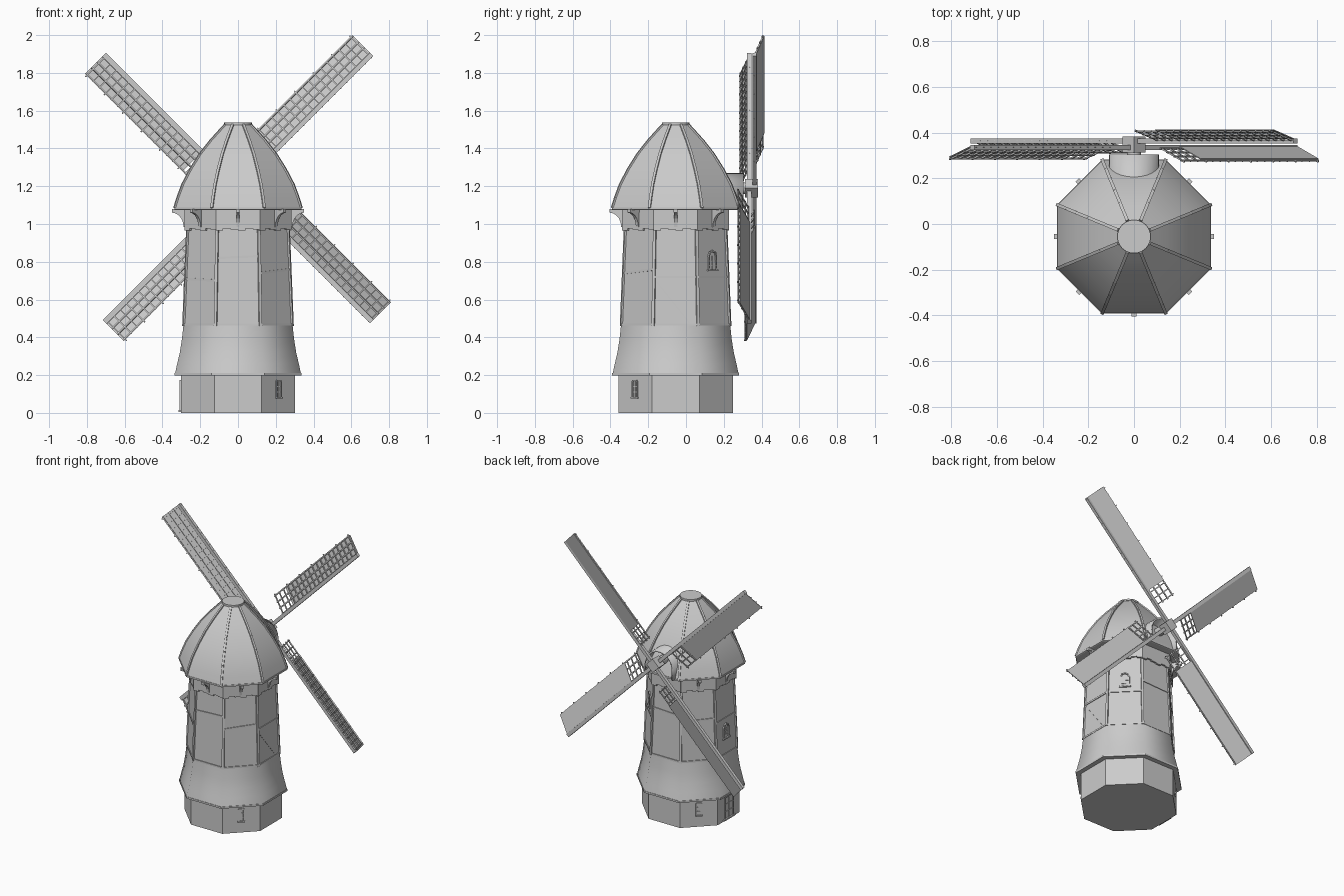
import bpy, bmesh
from math import cos, sin, tan, pi, radians
from mathutils import Vector, Matrix

if "Cube" in bpy.data.objects:
    bpy.data.objects.remove(bpy.data.objects["Cube"])

CY = -0.055                      # tower axis is slightly in front of the origin
Z = Vector((0, 0, 1))
T = tan(pi / 8)


def finish(bm, name, smooth=None):
    bmesh.ops.recalc_face_normals(bm, faces=bm.faces)
    me = bpy.data.meshes.new(name)
    bm.to_mesh(me)
    bm.free()
    ob = bpy.data.objects.new(name, me)
    bpy.context.collection.objects.link(ob)
    if smooth:
        bpy.ops.object.select_all(action='DESELECT')
        ob.select_set(True)
        bpy.context.view_layer.objects.active = ob
        bpy.ops.object.shade_smooth_by_angle(angle=radians(smooth))
    return ob


def beam(bm, a, b, width, depth, out):
    """Box from a to b; depth is measured along out."""
    a, b = Vector(a), Vector(b)
    x = (b - a).normalized()
    y = Vector(out).cross(x).normalized()
    z = x.cross(y)
    m = Matrix((x, y, z)).transposed().to_4x4()
    m.translation = (a + b) / 2
    bmesh.ops.create_cube(bm, size=1, matrix=m @ Matrix.Diagonal(((b - a).length, width, depth, 1)))


def face_pt(k, u, z, a):
    """Point on octagon side k (0 = +x), u along the side, a = distance from the axis."""
    t = k * pi / 4
    return Vector((a * cos(t) - u * sin(t), CY + a * sin(t) + u * cos(t), z))


def normal(k):
    return Vector((cos(k * pi / 4), sin(k * pi / 4), 0))


def loft(name, profile, smooth=None):
    bm = bmesh.new()
    rings = [[bm.verts.new(face_pt(k, a * T, z, a)) for k in range(8)] for a, z in profile]
    for r, s in zip(rings, rings[1:]):
        for k in range(8):
            bm.faces.new((r[k], r[(k + 1) % 8], s[(k + 1) % 8], s[k]))
    bm.faces.new(rings[0])
    bm.faces.new(rings[-1])
    return finish(bm, name, smooth)


def ribs(name, profile, width, depth):
    bm = bmesh.new()
    for k in range(8):
        pts = [face_pt(k, a * T, z, a) for a, z in profile]
        for p, q in zip(pts, pts[1:]):
            beam(bm, p, q, width, depth, normal(k + 0.5))
    return finish(bm, name)


def body_a(z):
    return 0.287 - (z - 0.46) / 0.54 * 0.022


# Tower shells
ROOF = [(0.335, 1.085), (0.318, 1.14), (0.292, 1.21), (0.25, 1.29), (0.20, 1.37),
        (0.145, 1.44), (0.10, 1.49), (0.068, 1.525)]
loft("base", [(0.303, 0), (0.303, 0.2)])
loft("skirt_ledge", [(0.336, 0.197), (0.336, 0.21)])
loft("skirt", [(0.333, 0.21), (0.322, 0.26), (0.308, 0.32), (0.297, 0.39), (0.289, 0.465)], 50)
loft("tower_body", [(body_a(0.46), 0.46), (body_a(1.08), 1.08)])
loft("cap_eave", [(0.33, 1.073), (0.337, 1.076), (0.337, 1.088)])
loft("cap_roof", ROOF, 30)
ribs("roof_ribs", ROOF, 0.014, 0.012)
ribs("body_posts", [(body_a(0.46), 0.46), (body_a(0.98), 0.98)], 0.016, 0.012)

bm = bmesh.new()
bmesh.ops.create_cone(bm, cap_ends=True, segments=24, radius1=0.073, radius2=0.073, depth=0.014,
                      matrix=Matrix.Translation((0, CY, 1.53)))
finish(bm, "roof_finial_disc", 30)

# Timber rails on the body, with one diagonal brace on the right side
bm = bmesh.new()
for k, (z0, z1) in enumerate([(.72, .72), (.72, .72), (.80, .79), (.75, .76),
                              (.72, .72), (.71, .70), (.82, .83), (.74, .76)]):
    n = normal(k)
    for za, zb in ((z0, z1), (0.468, 0.468)):
        a, b = body_a(za), body_a(zb)
        beam(bm, face_pt(k, -a * T, za, a), face_pt(k, b * T, zb, b), 0.012, 0.01, n)
beam(bm, face_pt(0, -0.105, 0.70, body_a(.7)), face_pt(0, 0.075, 0.475, body_a(.47)), 0.01, 0.004, normal(0))
finish(bm, "body_rails")

# Ragged plank band under the eave
bm = bmesh.new()
for k in range(8):
    w = 2 * 0.284 * T / 6
    for i in range(6):
        low = 0.965 + 0.012 * ((i * 5 + k * 3) % 3) / 2
        u = (i - 2.5) * w
        beam(bm, face_pt(k, u, low, 0.277), face_pt(k, u, 1.08, 0.277), w, 0.012, normal(k))
finish(bm, "plank_band")

# Curved eave brackets in the middle of each side
bm = bmesh.new()
for k in range(8):
    if k == 2:
        continue
    side = normal(k).cross(Z) * 0.009
    arc = [(0.35 - 0.062 * cos(t), 0.985 + 0.075 * sin(t)) for t in (i * pi / 10 for i in range(6))]
    outline = [(0.28, 0.985), *arc, (0.35, 1.075), (0.28, 1.075)]
    f = bm.faces.new([bm.verts.new(face_pt(k, 0, z, a) - side) for a, z in outline])
    ext = bmesh.ops.extrude_face_region(bm, geom=[f])
    bmesh.ops.translate(bm, vec=side * 2, verts=[v for v in ext["geom"] if isinstance(v, bmesh.types.BMVert)])
    beam(bm, face_pt(k, 0, 1.07, 0.27), face_pt(k, 0, 1.07, 0.35), 0.022, 0.018, Z)
finish(bm, "eave_brackets")


# Framed openings: base windows, door, arched body windows
def opening(name, k, a, z0, z1, w, u=0, arched=False):
    bm = bmesh.new()
    n = normal(k)
    pts = [(-w / 2, z0), (-w / 2, z1)]
    if arched:
        pts += [(-w / 2 * cos(t), z1 + w / 2 * sin(t)) for t in (pi / 4, pi / 2, 3 * pi / 4)]
    pts += [(w / 2, z1), (w / 2, z0)]
    for p, q in zip(pts, pts[1:]):
        beam(bm, face_pt(k, u + p[0], p[1], a), face_pt(k, u + q[0], q[1], a), 0.008, 0.014, n)
    beam(bm, face_pt(k, u - w * .7, z0, a), face_pt(k, u + w * .7, z0, a), 0.01, 0.022, n)
    beam(bm, face_pt(k, u, z0, a), face_pt(k, u, z1, a), 0.005, 0.008, n)
    for i in (1, 2):
        z = z0 + (z1 - z0) * i / 3
        beam(bm, face_pt(k, u - w / 2, z, a), face_pt(k, u + w / 2, z, a), 0.005, 0.008, n)
    finish(bm, name)


opening("base_window_front", 7, 0.303, 0.08, 0.17, 0.034)
opening("base_window_back", 3, 0.303, 0.08, 0.17, 0.034)
opening("door", 4, 0.303, 0.01, 0.17, 0.09)
opening("body_window_right", 1, body_a(.8), 0.755, 0.83, 0.055, arched=True)
opening("body_window_left", 4, body_a(.62), 0.58, 0.655, 0.055, arched=True)

# Arched dormer around the windshaft, open at its outer end
bm = bmesh.new()
arch = [(0.11 * cos(t), 1.16 + 0.11 * sin(t)) for t in (i * pi / 12 for i in range(13))]
arch = [(0.11, 1.08), *arch, (-0.11, 1.08)]
rows = [[bm.verts.new((x, y, z)) for x, z in arch] for y in (0.10, 0.305)]
for i in range(len(arch) - 1):
    bm.faces.new((rows[0][i], rows[0][i + 1], rows[1][i + 1], rows[1][i]))
bm.faces.new(rows[0])
dormer = finish(bm, "dormer", 40)
sol = dormer.modifiers.new("thickness", 'SOLIDIFY')
sol.thickness = 0.012

# Windshaft and hub
bm = bmesh.new()
bmesh.ops.create_cone(bm, cap_ends=True, segments=16, radius1=0.03, radius2=0.03, depth=0.28,
                      matrix=Matrix.Translation((0, 0.24, 1.19)) @ Matrix.Rotation(pi / 2, 4, 'X'))
finish(bm, "windshaft", 30)
bm = bmesh.new()
beam(bm, (0, 0.312, 1.19), (0, 0.382, 1.19), 0.07, 0.07, (1, 0, 1))
finish(bm, "hub")


# Sails: spar, lattice and cloth; dy is the lean of the outer edge
def sail(name, ang, y, dy):
    d = Vector((cos(radians(ang)), 0, sin(radians(ang))))
    side = Vector((-d.z, dy / 0.145, d.x))
    n = d.cross(side).normalized()
    if n.y < 0:
        n = -n

    def pt(t, w):
        return Vector((0, y, 1.19)) + d * t + side * w

    bm = bmesh.new()
    beam(bm, pt(0, 0), pt(1.0, 0), 0.024, 0.022, (0, 1, 0))
    finish(bm, name + "_spar")
    bm = bmesh.new()
    for w in (0.012, 0.054, 0.096, 0.14):
        beam(bm, pt(0.15, w), pt(1.0, w), 0.008, 0.007, n)
    for i in range(19):
        t = 0.16 + i * 0.046
        beam(bm, pt(t, -0.012), pt(t, 0.152 if i % 3 == 0 else 0.145), 0.007, 0.007, n)
    finish(bm, name + "_lattice")
    bm = bmesh.new()
    beam(bm, pt(0.27, 0.074) + n * 0.007, pt(1.0, 0.074) + n * 0.007, 0.14, 0.004, n)
    finish(bm, name + "_cloth")


sail("sail_upper_right", 45, 0.362, 0.045)
sail("sail_upper_left", 135, 0.335, -0.05)
sail("sail_lower_left", 225, 0.362, -0.05)
sail("sail_lower_right", 315, 0.335, -0.06)
